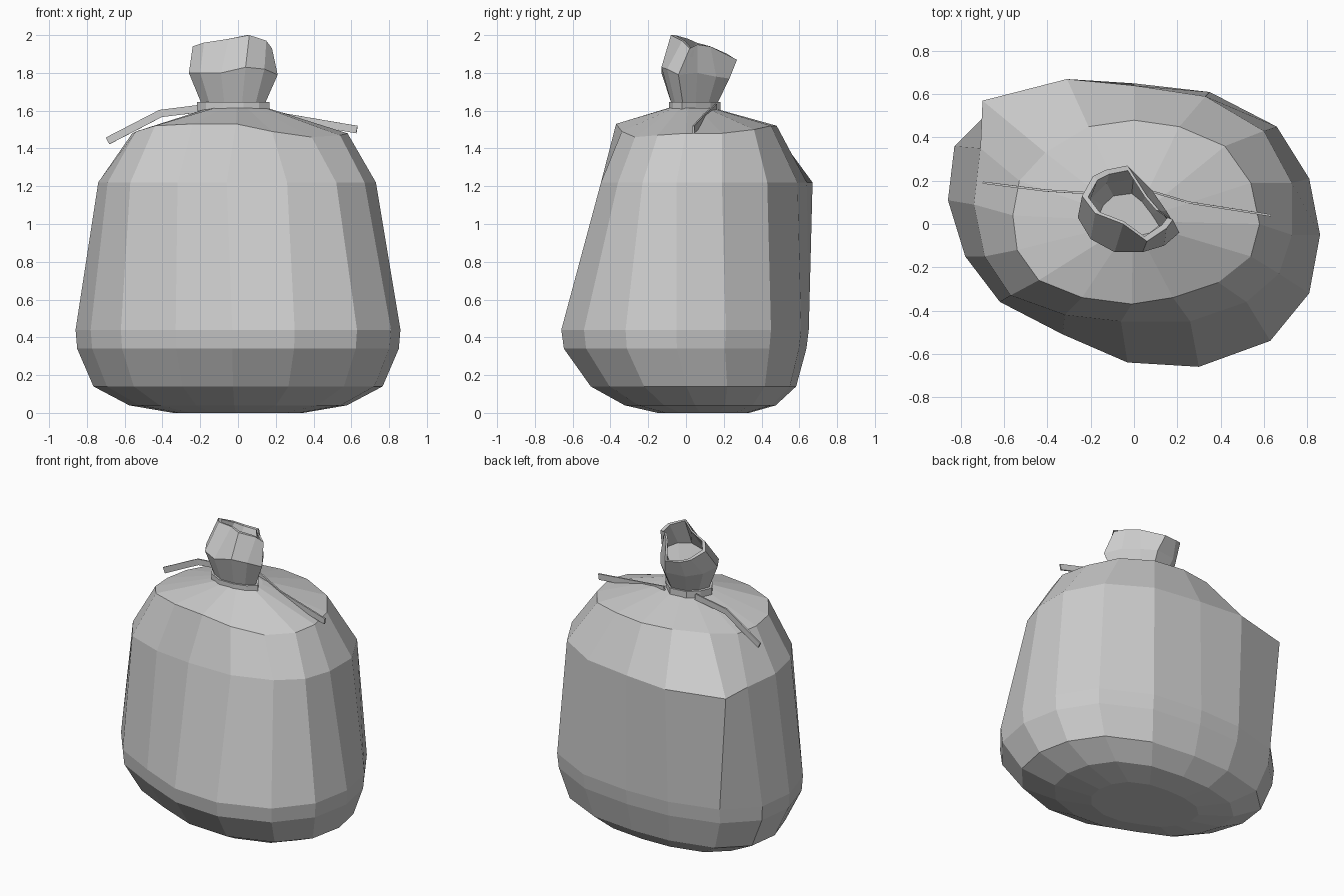
import bpy
import bmesh
from mathutils import Vector

cube = bpy.data.objects.get("Cube")
if cube:
    bpy.data.objects.remove(cube, do_unlink=True)


def make_material(name, colour):
    mat = bpy.data.materials.new(name)
    mat.use_nodes = True
    mat.diffuse_color = colour
    mat.node_tree.nodes["Principled BSDF"].inputs["Base Color"].default_value = colour
    return mat


grey = make_material("sack grey", (0.6, 0.6, 0.6, 1))


def loft(name, rings, closed=False):
    """Skin a stack of equal rings; cap both ends, or join last to first."""
    bm = bmesh.new()
    loops = [[bm.verts.new(p) for p in ring] for ring in rings]
    pairs = list(zip(loops, loops[1:]))
    if closed:
        pairs.append((loops[-1], loops[0]))
    for low, high in pairs:
        for i in range(len(low)):
            j = (i + 1) % len(low)
            bm.faces.new((low[i], low[j], high[j], high[i]))
    if not closed:
        bm.faces.new(loops[0])
        bm.faces.new(loops[-1])
    bmesh.ops.recalc_face_normals(bm, faces=bm.faces)
    mesh = bpy.data.meshes.new(name)
    bm.to_mesh(mesh)
    bm.free()
    mesh.materials.append(grey)
    obj = bpy.data.objects.new(name, mesh)
    bpy.context.collection.objects.link(obj)
    return obj


def at_height(outline, z):
    return [(x, y, z) for x, y in outline]


def scaled(ring, factor_x, factor_y, z, shift_y=0.0):
    """Shrink a ring around its middle and flatten it at height z."""
    mid = sum((Vector(p[:2]) for p in ring), Vector((0, 0))) / len(ring)
    return [(mid.x + (p[0] - mid.x) * factor_x,
             mid.y + (p[1] - mid.y) * factor_y + shift_y, z) for p in ring]


# Sack outlines, counter-clockwise from the left side
belly = [(.86, -.05), (.81, .21), (.66, .45), (.35, .61), (0, .65), (-.31, .64),
         (-.64, .55), (-.83, .36), (-.86, .11), (-.78, -.15), (-.62, -.36),
         (-.33, -.51), (-.03, -.64), (.3, -.66), (.63, -.54), (.81, -.32)]
chest = [(.73, -.05), (.73, .19), (.6, .43), (.33, .59), (0, .64), (-.31, .67),
         (-.7, .57), (-.71, .35), (-.74, .09), (-.69, -.15), (-.57, -.33),
         (-.32, -.42), (-.06, -.45), (.26, -.45), (.52, -.36), (.67, -.23)]
shoulder = [(.58, 0, 1.48), (.54, .19, 1.48), (.42, .36, 1.5), (.21, .45, 1.52),
            (0, .48, 1.52), (-.21, .45, 1.52), (-.41, .33, 1.5), (-.53, .2, 1.48),
            (-.56, .04, 1.48), (-.54, -.12, 1.49), (-.44, -.26, 1.52),
            (-.24, -.34, 1.53), (-.01, -.37, 1.53), (.18, -.34, 1.49),
            (.39, -.27, 1.46), (.54, -.15, 1.47)]

loft("sack_body", [
    scaled(belly, .4, .37, 0, .08),
    scaled(belly, .67, .61, .04, .07),
    scaled(belly, .89, .83, .14, .04),
    scaled(belly, .99, .98, .34),
    at_height(belly, .44),
    at_height(chest, 1.22),
    shoulder,
    scaled(shoulder, .27, .27, 1.615, -.02),
])

# Gathered mouth: flares out from the tie, folds back inside to a shallow floor
flare = [(.21, -.04, 1.79), (.15, .06, 1.8), (.08, .16, 1.78), (0, .23, 1.77),
         (-.14, .21, 1.77), (-.22, .13, 1.78), (-.26, .03, 1.8), (-.2, -.07, 1.8),
         (-.09, -.13, 1.8), (.04, -.13, 1.83), (.14, -.1, 1.82)]
rim = [(.18, .02, 1.93), (.12, .06, 1.95), (.06, .13, 1.94), (-.03, .27, 1.87),
       (-.13, .25, 1.88), (-.19, .22, 1.9), (-.24, .13, 1.94), (-.18, .05, 1.96),
       (-.05, 0, 1.98), (.06, -.08, 2), (.15, -.02, 1.97)]


def inset(ring, factor):
    return [(x, y, p[2]) for (x, y, _), p in zip(scaled(ring, factor, factor, 0), ring)]


loft("sack_mouth", [scaled(flare, .72, .68, 1.59), scaled(flare, .72, .68, 1.64),
                    flare, rim, inset(rim, .87), inset(flare, .88),
                    scaled(flare, .6, .55, 1.68)])

# Tie wrapped round the neck
loft("neck_tie", [scaled(flare, s, s * .92, z) for s, z in
                  ((.7, 1.6), (.82, 1.6), (.82, 1.645), (.7, 1.645))], closed=True)


def tie_tail(name, path, width=.04, thick=.01):
    """Thin ribbon standing on edge along a path."""
    rings = []
    for i, p in enumerate(path):
        along = Vector(path[min(i + 1, len(path) - 1)]) - Vector(path[max(i - 1, 0)])
        side = along.cross(Vector((0, 0, 1))).normalized()
        up = side.cross(along).normalized()
        rings.append([Vector(p) + side * a * thick / 2 + up * b * width / 2
                      for a, b in ((-1, -1), (1, -1), (1, 1), (-1, 1))])
    loft(name, rings)


tie_tail("right_tie_tail", [(-.17, .14, 1.615), (-.41, .155, 1.585), (-.69, .19, 1.44)])
tie_tail("left_tie_tail", [(.05, .16, 1.615), (.25, .1, 1.565), (.63, .04, 1.5)])
